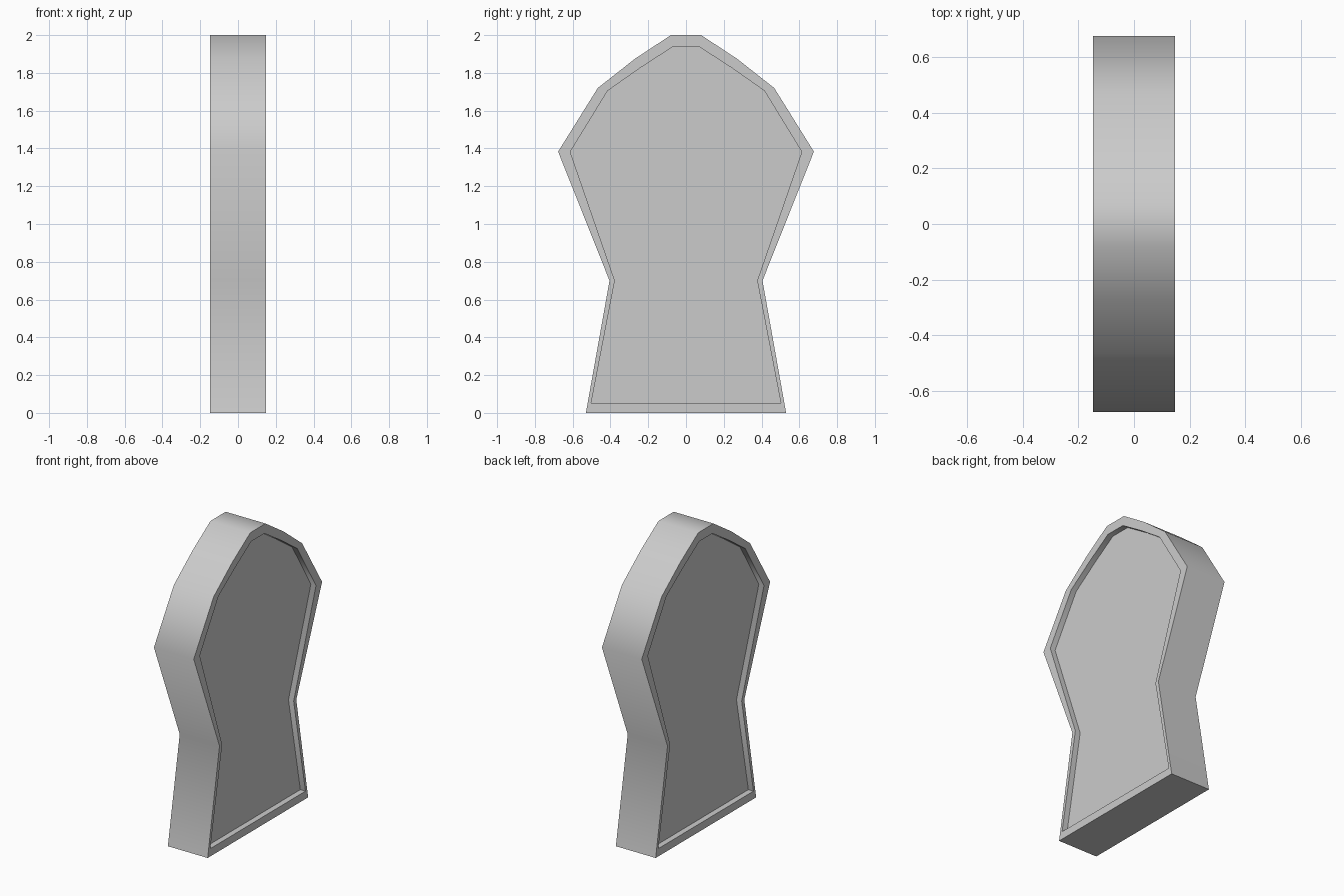
import bpy, bmesh, math

if "Cube" in bpy.data.objects:
    bpy.data.objects.remove(bpy.data.objects["Cube"])

HALF_THICK = 0.147
RECESS = 0.038

# Half outlines (y, z), bottom to top
OUTER = [(0.53, 0), (0.405, 0.7), (0.677, 1.383), (0.467, 1.72), (0.27, 1.875), (0.08, 2.0)]
INNER = [(0.502, 0.052), (0.377, 0.7), (0.613, 1.382), (0.415, 1.705), (0.24, 1.828), (0.07, 1.938)]


def mirrored(half):
    return half + [(-y, z) for y, z in reversed(half)]


def add_loop(bm, half, x):
    return [bm.verts.new((x, y, z)) for y, z in mirrored(half)]


# Slab with a recessed panel on each broad side
bm = bmesh.new()
loops = [add_loop(bm, half, x) for half, x in (
    (INNER, HALF_THICK - RECESS), (INNER, HALF_THICK), (OUTER, HALF_THICK),
    (OUTER, -HALF_THICK), (INNER, -HALF_THICK), (INNER, RECESS - HALF_THICK))]
for a, b in zip(loops, loops[1:]):
    n = len(a)
    for i in range(n):
        j = (i + 1) % n
        bm.faces.new((a[i], a[j], b[j], b[i]))
bm.faces.new(loops[0])
bm.faces.new(loops[-1])
bmesh.ops.recalc_face_normals(bm, faces=bm.faces[:])

mesh = bpy.data.meshes.new("recessed_slab")
bm.to_mesh(mesh)
bm.free()
slab = bpy.data.objects.new("recessed_slab", mesh)
bpy.context.collection.objects.link(slab)

# Soft side shading, crisp rim edges
bpy.context.view_layer.objects.active = slab
slab.select_set(True)
bpy.ops.object.shade_smooth_by_angle(angle=math.radians(60))
